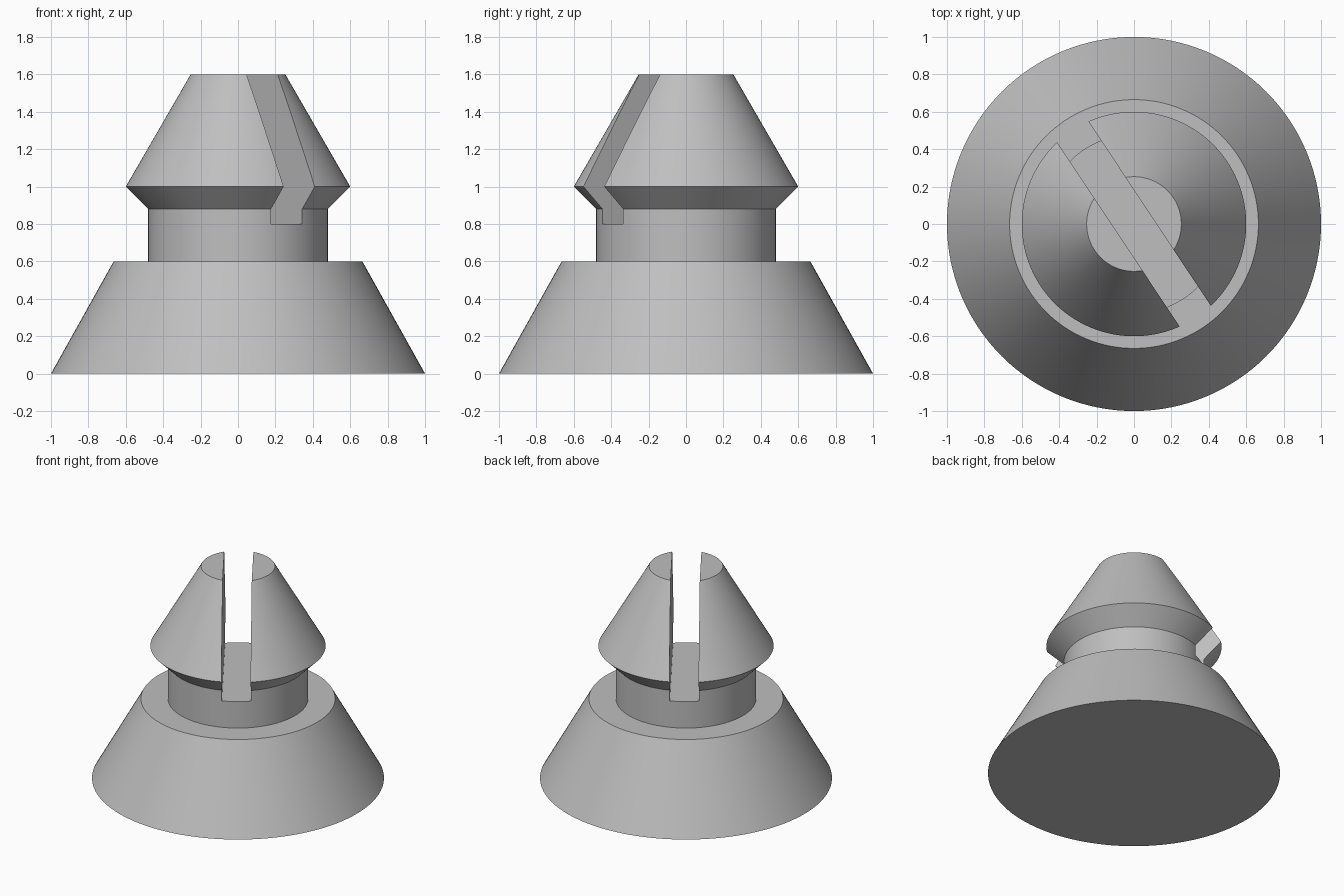
import bpy, bmesh, math

if "Cube" in bpy.data.objects:
    bpy.data.objects.remove(bpy.data.objects["Cube"])

SEGMENTS = 128
SLOT_ANGLE = math.radians(-56.4)

# Radius and height of each turned edge, from the bottom up
PROFILE = [(1.0, 0.0), (0.665, 0.6), (0.48, 0.6), (0.48, 0.88),
           (0.6, 1.0), (0.253, 1.6)]

grey = bpy.data.materials.new("plain grey")
grey.diffuse_color = (0.52, 0.52, 0.52, 1.0)
grey.use_nodes = True
grey.node_tree.nodes["Principled BSDF"].inputs["Base Color"].default_value = grey.diffuse_color

# Turned body: wide base, neck and barbed conical head
bm = bmesh.new()
rings = []
for r, z in PROFILE:
    rings.append([bm.verts.new((r * math.cos(2 * math.pi * i / SEGMENTS),
                                r * math.sin(2 * math.pi * i / SEGMENTS), z))
                  for i in range(SEGMENTS)])
for low, high in zip(rings, rings[1:]):
    for i in range(SEGMENTS):
        j = (i + 1) % SEGMENTS
        bm.faces.new((low[i], low[j], high[j], high[i]))
bm.faces.new(rings[0][::-1])
bm.faces.new(rings[-1])
mesh = bpy.data.meshes.new("slotted_plug")
bm.to_mesh(mesh)
bm.free()
body = bpy.data.objects.new("slotted_plug", mesh)
bpy.context.collection.objects.link(body)
mesh.materials.append(grey)

# Slot cutter: splits the head and bites into the neck down to z = 0.8
bpy.ops.mesh.primitive_cube_add(size=1, location=(0, 0, 1.4),
                                rotation=(0, 0, SLOT_ANGLE))
cutter = bpy.context.object
cutter.name = "slot_cutter"
cutter.scale = (2.0, 0.2, 1.2)
cutter.data.materials.append(grey)
bpy.context.view_layer.update()

# Cut the slot and apply it
bpy.ops.object.select_all(action='DESELECT')
body.select_set(True)
bpy.context.view_layer.objects.active = body
cut = body.modifiers.new("slot", 'BOOLEAN')
cut.operation = 'DIFFERENCE'
cut.solver = 'EXACT'
cut.object = cutter
bpy.ops.object.modifier_apply(modifier=cut.name)
bpy.data.objects.remove(cutter)

# Round walls smooth, edges crisp
bpy.ops.object.shade_smooth_by_angle(angle=math.radians(25))
